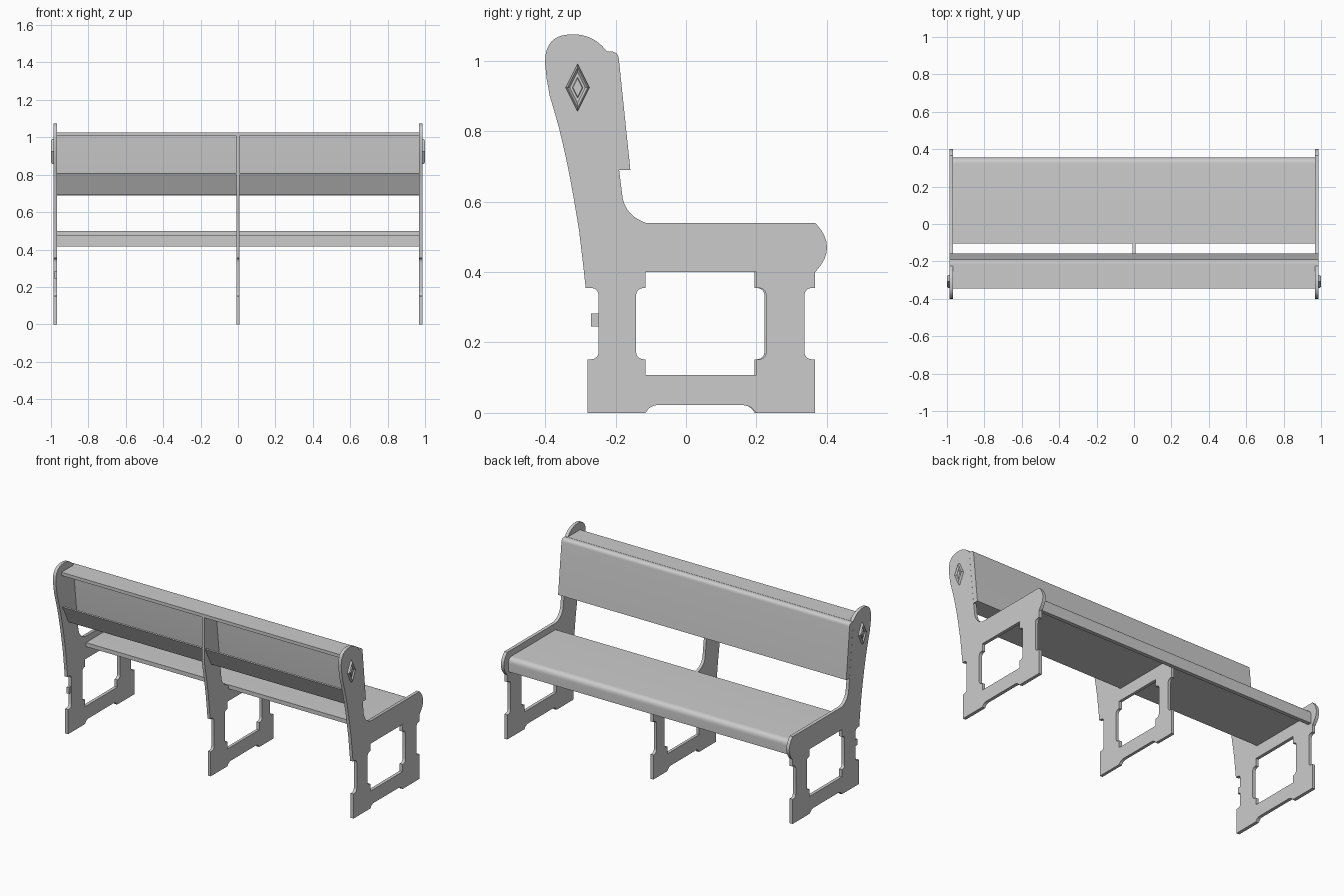
import bpy, bmesh
from mathutils import Vector

cube = bpy.data.objects.get("Cube")
if cube:
    bpy.data.objects.remove(cube, do_unlink=True)

grey = bpy.data.materials.new("plain grey")
grey.use_nodes = True
grey.diffuse_color = (0.6, 0.6, 0.6, 1)
grey.node_tree.nodes["Principled BSDF"].inputs["Base Color"].default_value = (0.6, 0.6, 0.6, 1)


def finish(name, bm):
    bmesh.ops.recalc_face_normals(bm, faces=bm.faces)
    mesh = bpy.data.meshes.new(name)
    bm.to_mesh(mesh)
    bm.free()
    mesh.materials.append(grey)
    obj = bpy.data.objects.new(name, mesh)
    bpy.context.collection.objects.link(obj)
    bpy.ops.object.select_all(action='DESELECT')
    obj.select_set(True)
    bpy.context.view_layer.objects.active = obj
    bpy.ops.object.shade_smooth_by_angle(angle=0.6)


def rounded(points, steps=8):
    """Outline of (y, z) points; an optional third value rounds that corner."""
    out = []
    for i, p in enumerate(points):
        c = Vector(p[:2])
        if len(p) == 2:
            out.append(c)
            continue
        a, b = Vector(points[i - 1][:2]), Vector(points[(i + 1) % len(points)][:2])
        a = c + (a - c).normalized() * p[2]
        b = c + (b - c).normalized() * p[2]
        for s in range(steps + 1):
            t = s / steps
            out.append(a * (1 - t) ** 2 + c * 2 * t * (1 - t) + b * t * t)
    return out


def extrude_x(name, loops, x0, x1):
    """Solid from closed loops in the y-z plane; later loops are holes."""
    bm = bmesh.new()
    for loop in loops:
        vs = [bm.verts.new((x0, p[0], p[1])) for p in rounded(loop)]
        for i, v in enumerate(vs):
            bm.edges.new((vs[i - 1], v))
    bmesh.ops.triangle_fill(bm, edges=bm.edges[:], use_beauty=True)
    ext = bmesh.ops.extrude_face_region(bm, geom=bm.faces[:], use_keep_orig=True)
    moved = [g for g in ext["geom"] if isinstance(g, bmesh.types.BMVert)]
    bmesh.ops.translate(bm, verts=moved, vec=(x1 - x0, 0, 0))
    finish(name, bm)


def shift(points, limit, dy):
    """Move the points in front of the limit along y."""
    return [(p[0] + dy, *p[1:]) if p[0] > limit else p for p in points]


# Frame outlines: legs with rounded notches and a shaped opening
R = 0.025
front_leg = [(0.2, 0), (0.367, 0), (0.367, 0.152), (0.336, 0.152, R),
             (0.336, 0.355, R), (0.367, 0.355)]
rear_leg = [(-0.285, 0.355), (-0.248, 0.355, R), (-0.248, 0.152, R),
            (-0.28, 0.152), (-0.28, 0), (-0.115, 0), (-0.1, 0.022, 0.02), (0.18, 0.022, 0.02)]
opening = [(-0.115, 0.107), (-0.115, 0.152), (-0.142, 0.152, R), (-0.142, 0.355, R),
           (-0.115, 0.355), (-0.115, 0.4), (0.2, 0.4), (0.2, 0.355),
           (0.228, 0.355, R), (0.228, 0.152, R), (0.2, 0.152), (0.2, 0.107)]
arm_nose = [(0.367, 0.4), (0.431, 0.47, 0.09), (0.367, 0.54)]
lumbar = [(-0.115, 0.54), (-0.168, 0.563, 0.045), (-0.18, 0.61), (-0.19, 0.69)]
head = [(-0.225, 1.005), (-0.225, 1.027), (-0.265, 1.075, 0.055), (-0.4, 1.075, 0.076),
        (-0.4, 0.99), (-0.396, 0.95)]
spine = [(-0.387, 0.9), (-0.375, 0.86), (-0.361, 0.81), (-0.349, 0.76), (-0.338, 0.71),
         (-0.328, 0.66), (-0.319, 0.61), (-0.304, 0.52), (-0.292, 0.42)]

end_outline = front_leg + arm_nose + lumbar + head + spine + rear_leg
for side, label in ((1, "left"), (-1, "right")):
    extrude_x(label + "_end_panel", [end_outline, opening], side * 0.967, side * 0.987)

# Middle frame, fitted under the seat, behind its apron and below the top cap
mid_leg = shift(shift(front_leg, 0.3, -0.03), 0.1, -0.005)
mid_top = [(0.332, 0.48), (-0.105, 0.48), (-0.105, 0.5), (-0.17, 0.525, 0.05)]
mid_spine = [(max(p[0], -0.34), p[1]) for p in spine]
mid_outline = mid_leg + mid_top + lumbar[2:] + [(-0.222, 1.01), (-0.34, 1.01)] + mid_spine + rear_leg
extrude_x("middle_frame", [mid_outline, shift(opening, 0.1, -0.005)], -0.009, 0.009)

# Flat seat plank with a rolled front edge and apron
extrude_x("seat", [[(-0.105, 0.475), (-0.105, 0.5), (0.355, 0.5, 0.035), (0.355, 0.415),
                    (0.331, 0.415), (0.331, 0.475)]], -0.968, 0.968)

# Backrest board covering the panel edges, with a flat cap behind it
extrude_x("backrest_board", [[(-0.158, 0.69), (-0.193, 1.027, 0.022), (-0.227, 1.026),
                              (-0.227, 1.0), (-0.192, 0.69)]], -0.9865, 0.9865)
extrude_x("top_cap", [[(-0.224, 1.027), (-0.345, 1.027), (-0.345, 1.007), (-0.224, 1.007)]],
          -0.968, 0.968)

# Book trough behind the backrest
extrude_x("book_trough", [[(-0.189, 0.692), (-0.275, 0.692), (-0.335, 0.808), (-0.321, 0.808),
                           (-0.266, 0.706), (-0.19, 0.706)]], -0.968, 0.968)

# Small block on the rear leg of the right panel
extrude_x("leg_block", [[(-0.27, 0.245), (-0.27, 0.283), (-0.24, 0.283), (-0.24, 0.245)]],
          -0.985, -0.969)


# Diamond ornaments: raised rim, recess and inner diamond
def diamond(name, side):
    bm = bmesh.new()
    rings = []
    for x, w in ((0.98, 0.034), (0.992, 0.034), (1.0, 0.029), (0.992, 0.022),
                 (0.992, 0.015), (0.997, 0.013)):
        rings.append([bm.verts.new((side * x, -0.308 + w * a, 0.924 + w * 2 * b))
                      for a, b in ((1, 0), (0, 1), (-1, 0), (0, -1))])
    for r0, r1 in zip(rings, rings[1:]):
        for i in range(4):
            bm.faces.new((r0[i - 1], r0[i], r1[i], r1[i - 1]))
    bm.faces.new(rings[0])
    bm.faces.new(rings[-1])
    finish(name, bm)


diamond("left_diamond", 1)
diamond("right_diamond", -1)
